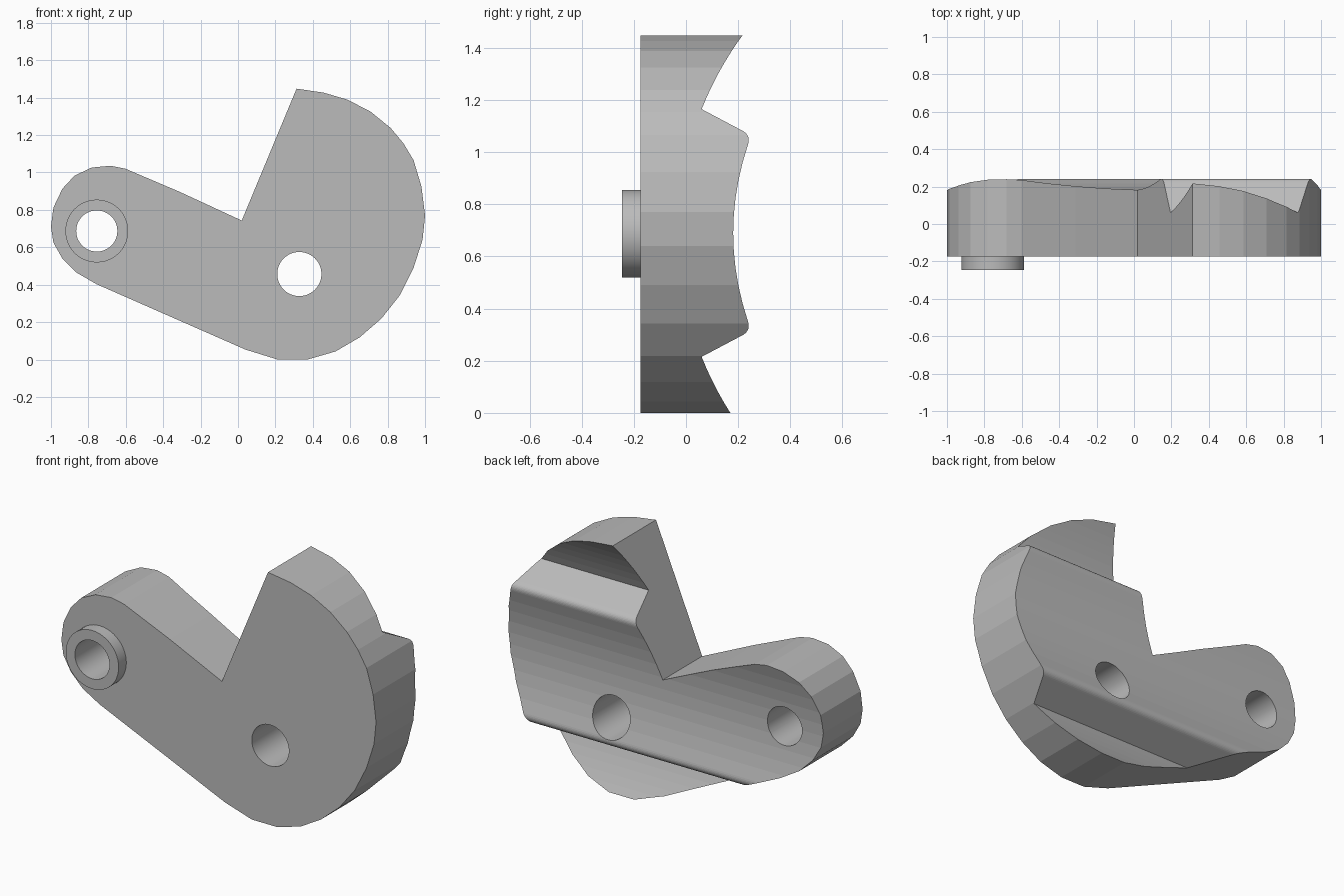
import bpy, bmesh, math
from mathutils import Vector, Matrix

cube = bpy.data.objects.get("Cube")
if cube:
    bpy.data.objects.remove(cube, do_unlink=True)

steel = bpy.data.materials.new("plain grey")
steel.use_nodes = True
GREY = (0.5, 0.5, 0.5, 1)
steel.diffuse_color = GREY
steel.node_tree.nodes["Principled BSDF"].inputs["Base Color"].default_value = GREY

FRONT, BOSS_FRONT, MID_Z = -0.175, -0.245, 0.69


def add_object(name, bm):
    bmesh.ops.recalc_face_normals(bm, faces=bm.faces)
    mesh = bpy.data.meshes.new(name)
    bm.to_mesh(mesh)
    bm.free()
    mesh.materials.append(steel)
    obj = bpy.data.objects.new(name, mesh)
    bpy.context.collection.objects.link(obj)
    return obj


def prism(name, points, sweep):
    """Closed flat outline swept along a vector."""
    bm = bmesh.new()
    face = bm.faces.new([bm.verts.new(p) for p in points])
    new = bmesh.ops.extrude_face_region(bm, geom=[face])["geom"]
    verts = [v for v in new if isinstance(v, bmesh.types.BMVert)]
    bmesh.ops.translate(bm, verts=verts, vec=sweep)
    return add_object(name, bm)


def cylinder(name, x, z, radius, y0, y1):
    bm = bmesh.new()
    place = Matrix.Translation((x, (y0 + y1) / 2, z)) @ Matrix.Rotation(math.pi / 2, 4, "X")
    bmesh.ops.create_cone(bm, cap_ends=True, segments=48, radius1=radius,
                          radius2=radius, depth=abs(y1 - y0), matrix=place)
    for f in bm.faces:
        f.smooth = len(f.verts) == 4
    return add_object(name, bm)


def arc(a, b, bulge, steps):
    """Points from a to b, bowed to the left of the direction of travel."""
    a, b = Vector(a), Vector(b)
    side = Vector((a.y - b.y, b.x - a.x)).normalized()
    pts = []
    for i in range(steps + 1):
        t = i / steps
        pts.append(a.lerp(b, t) + side * bulge * 4 * t * (1 - t))
    return pts


def boolean(obj, tool, operation):
    mod = obj.modifiers.new(operation, "BOOLEAN")
    mod.operation, mod.object, mod.solver = operation, tool, "EXACT"
    bpy.context.view_layer.update()
    graph = bpy.context.evaluated_depsgraph_get()
    mesh = bpy.data.meshes.new_from_object(obj.evaluated_get(graph))
    obj.modifiers.clear()
    obj.data = mesh


# Side outline of the lever: big cam lobe, then the arm end and the notch
cam = [(.313, 1.448), (.457, 1.427), (.586, 1.389), (.709, 1.325), (.815, 1.239),
       (.885, 1.155), (.939, 1.065), (.981, .924), (1, .77), (.987, .641),
       (.939, .491), (.864, .342), (.767, .219), (.65, .118), (.521, .043),
       (.372, 0), (.211, 0), (.04, .053)]
arm = [(-.757, .403), (-.864, .465), (-.939, .54), (-.987, .625), (-1, .71),
       (-.987, .812), (-.939, .913), (-.874, .983), (-.783, 1.026),
       (-.682, 1.036), (-.602, 1.02), (-.313, .897), (.02, .743)]
body = prism("lever_body", [(x, FRONT, z) for x, z in cam + arm], (0, 0.6, 0))

# Cross-section of the grooved back, mirrored about its middle height
crown = [(0.238, 1.03)]
lip = arc((0.215, 1.083), crown[0], 0.012, 8)
flare = arc((0.257, 1.5), (0.06, 1.165), -0.015, 8)
upper = [tuple(p) for p in flare + lip]
lower = [(y, 2 * MID_Z - z) for y, z in reversed(upper)]
trough = [tuple(p) for p in arc(upper[-1], lower[0], -0.057, 10)][1:-1]
section = [(-0.4, 1.5)] + upper + trough + lower + [(-0.4, lower[-1][1])]
back_shape = prism("back_shape", [(-1.2, y, z) for y, z in section], (2.4, 0, 0))
boolean(body, back_shape, "INTERSECT")

# Raised ring around the arm hole
boss = cylinder("boss_ring", -0.755, 0.687, 0.168, BOSS_FRONT, FRONT)

# Through holes
arm_hole = cylinder("arm_hole_cutter", -0.755, 0.687, 0.11, -0.5, 0.5)
pivot_hole = cylinder("pivot_hole_cutter", 0.328, 0.457, 0.118, -0.5, 0.5)
boolean(body, arm_hole, "DIFFERENCE")
boolean(body, pivot_hole, "DIFFERENCE")
boolean(boss, arm_hole, "DIFFERENCE")

for helper in (back_shape, arm_hole, pivot_hole):
    bpy.data.objects.remove(helper, do_unlink=True)

# Keep the rims of the round parts crisp
for obj in (body, boss):
    for edge in obj.data.edges:
        edge.use_edge_sharp = False
    bm = bmesh.new()
    bm.from_mesh(obj.data)
    for e in bm.edges:
        e.smooth = len(e.link_faces) == 2 and e.calc_face_angle(0) < math.radians(30)
    bm.to_mesh(obj.data)
    bm.free()
